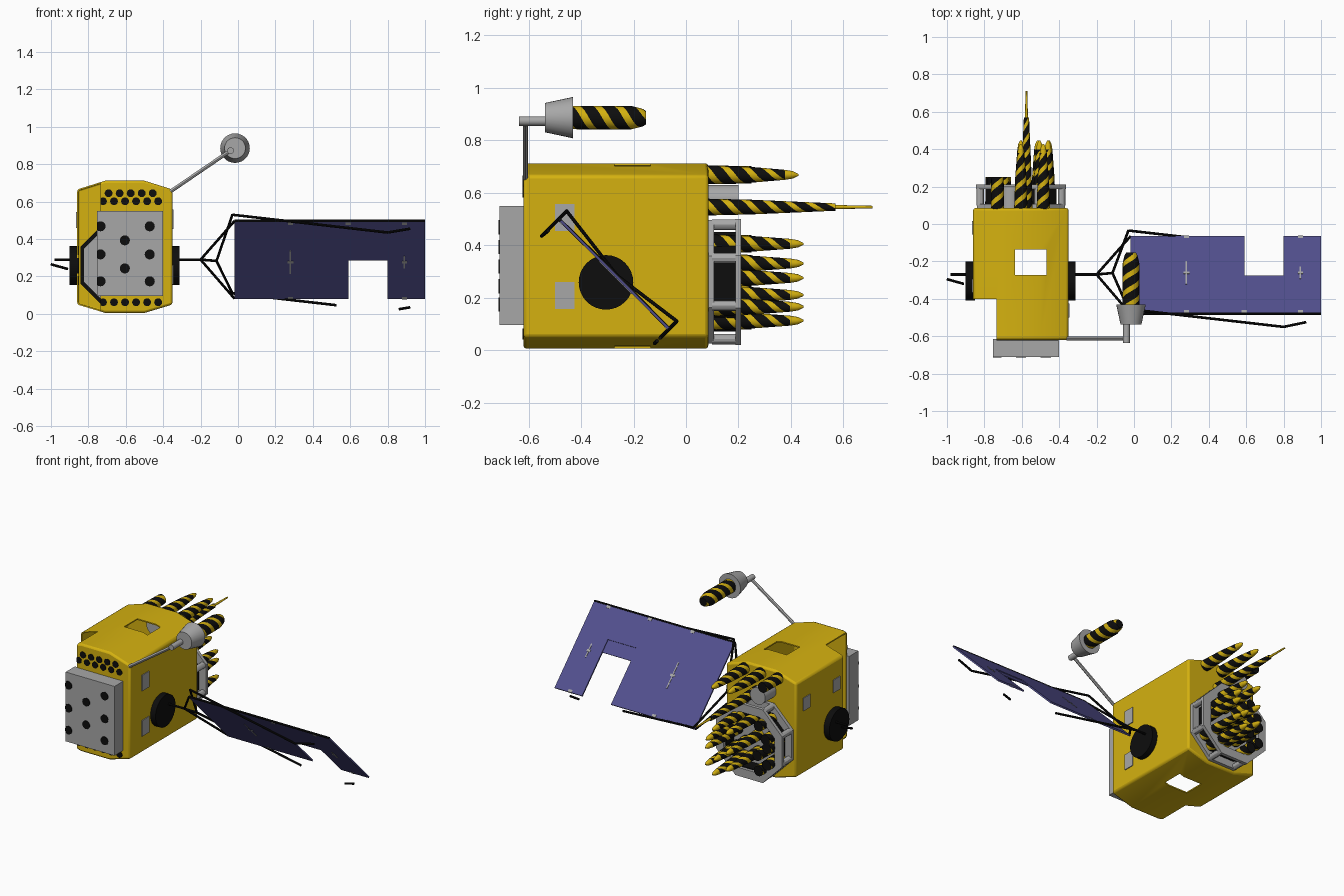
import bpy, math
from mathutils import Vector as V

if "Cube" in bpy.data.objects:
    bpy.data.objects.remove(bpy.data.objects["Cube"])

def mat(name, rgb):
    m = bpy.data.materials.new(name)
    m.diffuse_color = (*rgb, 1)
    m.use_nodes = True
    m.node_tree.nodes["Principled BSDF"].inputs["Base Color"].default_value = m.diffuse_color
    return m

YELLOW = mat("hull yellow", (0.66, 0.44, 0.005))
GREY = mat("metal grey", (0.39, 0.39, 0.39))
BLACK = mat("black", (0.004, 0.004, 0.004))
PURPLE = mat("solar purple", (0.085, 0.08, 0.27))
CX, RZ = -0.605, 0.26          # hull centre x, engine ring centre z

def mesh(name, verts, faces, mats, idx=None):
    me = bpy.data.meshes.new(name)
    me.from_pydata([tuple(v) for v in verts], [], faces)
    for m in mats:
        me.materials.append(m)
    if idx:
        me.polygons.foreach_set("material_index", idx)
    import bmesh
    bm = bmesh.new()
    bm.from_mesh(me)
    bmesh.ops.recalc_face_normals(bm, faces=bm.faces)
    bm.to_mesh(me)
    bm.free()
    o = bpy.data.objects.new(name, me)
    bpy.context.collection.objects.link(o)
    return o

def prism(name, pts, off, m):
    n = len(pts)
    vs = [V(p) for p in pts] + [V(p) + V(off) for p in pts]
    fs = [tuple(range(n)), tuple(range(n, 2 * n))]
    fs += [(i, (i + 1) % n, n + (i + 1) % n, n + i) for i in range(n)]
    return mesh(name, vs, fs, [m])

def box(name, lo, hi, m):
    pts = [(lo[0], lo[1], lo[2]), (hi[0], lo[1], lo[2]), (hi[0], hi[1], lo[2]), (lo[0], hi[1], lo[2])]
    return prism(name, pts, (0, 0, hi[2] - lo[2]), m)

def rod(name, a, b, r1, m, r2=None, n=12):
    a, b = V(a), V(b)
    q = (b - a).to_track_quat('Z', 'Y')
    r2 = r1 if r2 is None else r2
    ring = [V((math.cos(2 * math.pi * i / n), math.sin(2 * math.pi * i / n), 0)) for i in range(n)]
    vs = [a + q @ (p * r1) for p in ring] + [b + q @ (p * r2) for p in ring]
    fs = [tuple(range(n)), tuple(range(n, 2 * n))]
    fs += [(i, (i + 1) % n, n + (i + 1) % n, n + i) for i in range(n)]
    return mesh(name, vs, fs, [m])

def striped(name, x, z, prof, tip=9.0, pitch=0.16, n=16):
    """Lathe along y whose mesh twists, so bands of faces form helical stripes."""
    y0, y1 = prof[0][0], prof[-1][0]
    steps = int((y1 - y0) / 0.01) + 1
    vs, fs, idx = [], [], []
    for k in range(steps + 1):
        y = y0 + (y1 - y0) * k / steps
        for (ya, ra), (yb, rb) in zip(prof, prof[1:]):
            if ya <= y <= yb + 1e-6:
                r = ra + (rb - ra) * (y - ya) / (yb - ya)
                break
        for i in range(n):
            t = 2 * math.pi * (i / n - y / pitch)
            vs.append((x + r * math.cos(t), y, z + r * math.sin(t)))
    for k in range(steps):
        for i in range(n):
            j = (i + 1) % n
            fs.append((k * n + i, k * n + j, k * n + n + j, k * n + n + i))
            idx.append(1 if i % 8 < 3 or y0 + (y1 - y0) * k / steps > tip else 0)
    fs += [tuple(range(n)), tuple(range(steps * n, steps * n + n))]
    idx += [0, 1 if tip < y1 else 0]
    return mesh(name, vs, fs, [BLACK, YELLOW], idx)

# hollow hull with missing front corner and a hole through roof and floor
prof = [(-.86, .05), (-.71, .005), (-.50, .005), (-.35, .05), (-.35, .665), (-.50, .712), (-.71, .712), (-.86, .665)]
hull = prism("hull", [(x, -.62, z) for x, z in prof], (0, .705, 0), YELLOW)
b = hull.modifiers.new("bevel", 'BEVEL')
b.width, b.segments, b.limit_method, b.angle_limit = 0.012, 2, 'ANGLE', math.radians(40)
s = hull.modifiers.new("shell", 'SOLIDIFY')
s.thickness = 0.008
for nm, lo, hi in [("corner_cutter", (-1, -.8, -.1), (-.735, -.4, .9)),
                   ("hatch_cutter", (-.637, -.272, -.1), (-.468, -.135, .9))]:
    c = box(nm, lo, hi, YELLOW)
    c.hide_render = True
    c.display_type = 'WIRE'
    c.hide_set(True)
    m = hull.modifiers.new(nm, 'BOOLEAN')
    m.operation, m.object, m.solver = 'DIFFERENCE', c, 'EXACT'

# front equipment panel and dots
box("front_panel", (-.755, -.71, .095), (-.40, -.615, .55), GREY)

def dot(x, z, r, y, xmin):
    pts = [(max(xmin, x + r * math.cos(t * math.pi / 8)), y, z + r * math.sin(t * math.pi / 8)) for t in range(16)]
    prism("front_dot", pts, (0, -.004, 0), BLACK)

for z in (.468, .318, .174):
    for x in (-.735, -.472):
        dot(x, z, .027, -.71, -.755)
for z in (.393, .243):
    dot(CX, z, .027, -.71, -.755)
for i in range(6):
    for z in (.602, .062):
        dot(-.722 + i * .059, z, .021, -.62, -.735)
    if i < 5:
        dot(-.692 + i * .059, z + .583, .021, -.62, -.735)

# side plates and wing hub discs
for z in (.505, .208):
    box("side_plate", (-.352, -.5, z - .052), (-.345, -.425, z + .052), GREY)
for y in (-.33, -.02):
    box("side_plate", (-.865, y - .035, .46), (-.858, y + .035, .545), GREY)
for x0, x1 in ((-.36, -.313), (-.85, -.90)):
    rod("wing_hub", (x0, -.305, .258), (x1, -.305, .258), .104, BLACK, n=32)

# wing struts
A, B = (-.03, -.455, .53), (-.03, -.035, .11)
H, K = (-.2, -.27, .29), (-.115, -.262, .283)
A2, B2 = (.80, -.55, .435), (.80, -.13, .015)
lerp = lambda a, b, t: V(a).lerp(V(b), t)
struts = [((-.32, -.27, .29), H), (H, K), (H, (-.02, -.48, .495)), (H, (-.02, -.067, .083)),
          (K, A), (K, B), (A, A2), (A2, (.92, -.525, .455)),
          (B, lerp(B, B2, .67)), (lerp(B2, (.92, -.11, .035), .5), (.92, -.11, .035)),
          ((-.89, -.27, .29), (-.98, -.27, .29)), ((-1, -.295, .265), (-.91, -.32, .24)),
          ((-.02, -.48, .497), (1, -.48, .497))]
for a, c in struts:
    rod("wing_strut", a, c, .007, BLACK, n=8)

# tilted solar panel in two thin layers, with a notch in its lower edge
def sloped(name, pts, d0, d1, m):
    nrm = V((0, 1, 1)).normalized()
    prism(name, [V((x, y, .015 - y)) + nrm * d0 for x, y in pts], nrm * (d1 - d0), m)

for d0, d1, yn in ((-.005, 0, -.275), (0, .005, -.335)):
    sloped("solar_panel", [(-.02, -.48), (1, -.48), (1, -.067), (.8, -.067),
                           (.8, yn), (.59, yn), (.59, -.067), (-.02, -.067)], d0, d1, PURPLE)
for x, y, h, w in ((.28, -.265, .062, .004), (.28, -.265, .005, .016), (.89, -.265, .032, .004), (.89, -.265, .005, .013),
                   (.28, -.073, .006, .014), (.89, -.073, .006, .014), (.28, -.472, .006, .014),
                   (.59, -.472, .006, .014), (.89, -.472, .006, .014)):
    sloped("panel_mark", [(x - w, y - h), (x + w, y - h), (x + w, y + h), (x - w, y + h)], -.007, .007, GREY)

# lamp on its arm
LX, LZ = -.016, .886
rod("lamp_arm", (-.36, -.612, .655), (-.04, -.612, .873), .010, GREY)
rod("lamp_pivot", (-.04, -.637, .873), (-.04, -.53, .873), .018, GREY, n=16)
rod("lamp_cone", (LX, -.537, LZ), (LX, -.43, LZ), .056, GREY, .079, 28)
striped("lamp_tube", LX, LZ, [(-.435, .045), (-.21, .045), (-.165, .034), (-.153, .026)])

# octagonal engine ring at the back
def octa(r, y):
    return [(CX + r * math.cos(math.radians(22.5 + 45 * i)), y, RZ + r * math.sin(math.radians(22.5 + 45 * i))) for i in range(8)]

def octa_frame(name, y0, y1, ro, ri, m):
    vs = octa(ro, y0) + octa(ri, y0) + octa(ri, y1) + octa(ro, y1)
    fs = [(a * 8 + i, a * 8 + (i + 1) % 8, (a + 1) % 4 * 8 + (i + 1) % 8, (a + 1) % 4 * 8 + i) for a in range(4) for i in range(8)]
    mesh(name, vs, fs, [m])

prism("engine_plate", octa(.255, .068), (0, .039, 0), GREY)
octa_frame("inner_rim", .06, .07, .258, .235, BLACK)
octa_frame("engine_ring", .188, .21, .26, .2, GREY)
octa_frame("engine_core_wall", .105, .19, .205, .195, BLACK)
for p, q in zip(octa(.236, .1), octa(.236, .2)):
    rod("ring_post", p, q, .02, GREY)

# striped rear rods, those on the left cut short
def rear_rod(x, z, end):
    if x < -.63:
        striped("rear_rod", x, z, [(.08, .036), (.25, .033)])
    else:
        striped("rear_rod", x, z, [(.08, .036), (.25, .03), (end - .05, .019), (end - .02, .014), (end, .004)], end - .05)

for z, xs in ((.405, (-.505, CX, -.70)), (.275, (-.455, CX, -.76)), (.21, (-.515, -.69)),
              (.165, (-.455, CX, -.76)), (.112, (-.505, -.70)), (.33, (-.46, -.75))):
    for x in xs:
        rear_rod(x, z, .447)
for x in (-.485, CX, -.73):
    rear_rod(x, .668, .428)
striped("long_probe", -.575, .545, [(.08, .032), (.25, .028), (.57, .014)])
rod("probe_needle", (-.575, .565, .545), (-.575, .71, .545), .008, YELLOW, .005)
rod("rear_canister", (-.66, .07, .575), (-.66, .2, .575), .055, GREY, n=24)

# smooth shading with sharp edges kept
bpy.ops.object.select_all(action='DESELECT')
for o in bpy.context.scene.objects:
    if not o.hide_render:
        o.select_set(True)
bpy.context.view_layer.objects.active = hull
bpy.ops.object.shade_smooth_by_angle(angle=math.radians(30))
